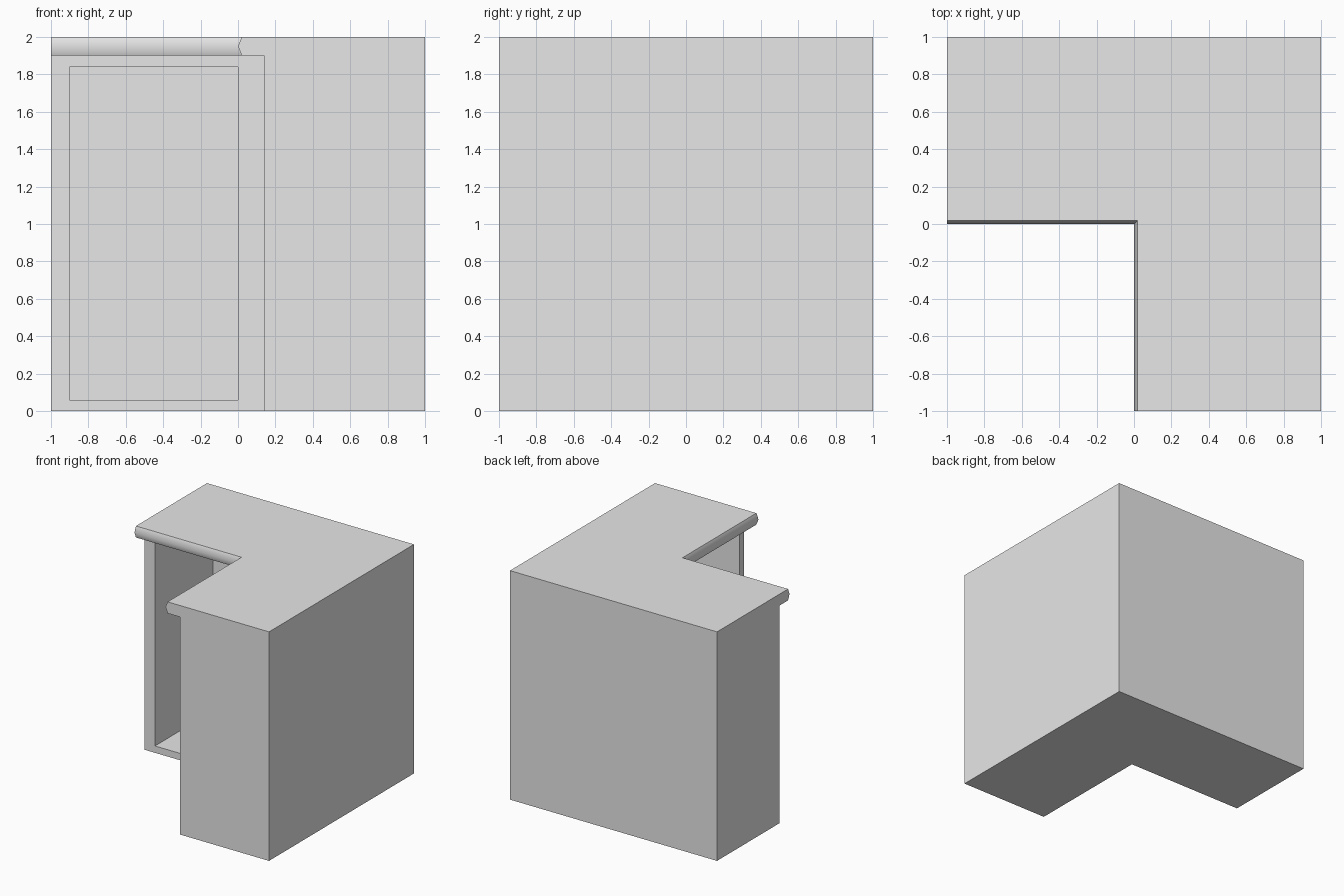
import bpy, bmesh, math

cube = bpy.data.objects.get("Cube")
if cube:
    bpy.data.objects.remove(cube, do_unlink=True)

TOP, SLAB = 2.0, 0.1           # overall height and worktop thickness
BODY_TOP = TOP - SLAB
WALL = 0.06                    # panel thickness
FACE = 0.14                    # cabinet front, set back under the worktop

grey = bpy.data.materials.new("light_grey")
grey.use_nodes = True
grey.diffuse_color = (0.8, 0.8, 0.8, 1)
grey.node_tree.nodes["Principled BSDF"].inputs["Base Color"].default_value = (0.8, 0.8, 0.8, 1)


def l_outline(inner):
    """Corner plan whose inside corner sits at (inner, inner)."""
    return [(inner, -1), (1, -1), (1, 1), (-1, 1), (-1, inner), (inner, inner)]


def loft(name, sections):
    """Join matching outlines, given as (outline, height), into a closed solid."""
    bm = bmesh.new()
    rings = [[bm.verts.new((x, y, z)) for x, y in outline] for outline, z in sections]
    for low, high in zip(rings, rings[1:]):
        n = len(low)
        for i in range(n):
            j = (i + 1) % n
            bm.faces.new((low[i], low[j], high[j], high[i]))
    bm.faces.new(rings[0][::-1])
    bm.faces.new(rings[-1])
    bmesh.ops.recalc_face_normals(bm, faces=bm.faces)
    mesh = bpy.data.meshes.new(name)
    bm.to_mesh(mesh)
    bm.free()
    mesh.materials.append(grey)
    obj = bpy.data.objects.new(name, mesh)
    bpy.context.collection.objects.link(obj)
    return obj


def box(name, x0, x1, y0, y1, z0, z1):
    plan = [(x0, y0), (x1, y0), (x1, y1), (x0, y1)]
    return loft(name, [(plan, z0), (plan, z1)])


# Corner cabinet, hollowed from the two inner fronts
cabinet = loft("corner_cabinet", [(l_outline(FACE), 0), (l_outline(FACE), BODY_TOP)])
z0, z1 = WALL, BODY_TOP - WALL
cutters = [
    box("back_wing_cutter", -0.9, 0, 0.05, 1 - WALL, z0, z1),
    box("front_wing_cutter", 0.05, 1 - WALL, -1 + WALL, 0, z0, z1),
]
for cutter in cutters:
    cutter.hide_render = True
    mod = cabinet.modifiers.new("opening", 'BOOLEAN')
    mod.operation = 'DIFFERENCE'
    mod.solver = 'EXACT'
    mod.object = cutter
bpy.context.view_layer.update()
hollow = bpy.data.meshes.new_from_object(
    cabinet.evaluated_get(bpy.context.evaluated_depsgraph_get()))
cabinet.modifiers.clear()
cabinet.data = hollow
for cutter in cutters:
    bpy.data.objects.remove(cutter, do_unlink=True)

# Worktop with a softly pointed nose along its inner edges
worktop = loft("worktop", [
    (l_outline(0.02), BODY_TOP),
    (l_outline(0), BODY_TOP + SLAB / 2),
    (l_outline(0.02), TOP),
])
bpy.ops.object.select_all(action='DESELECT')
worktop.select_set(True)
bpy.context.view_layer.objects.active = worktop
bpy.ops.object.shade_smooth_by_angle(angle=math.radians(50))
